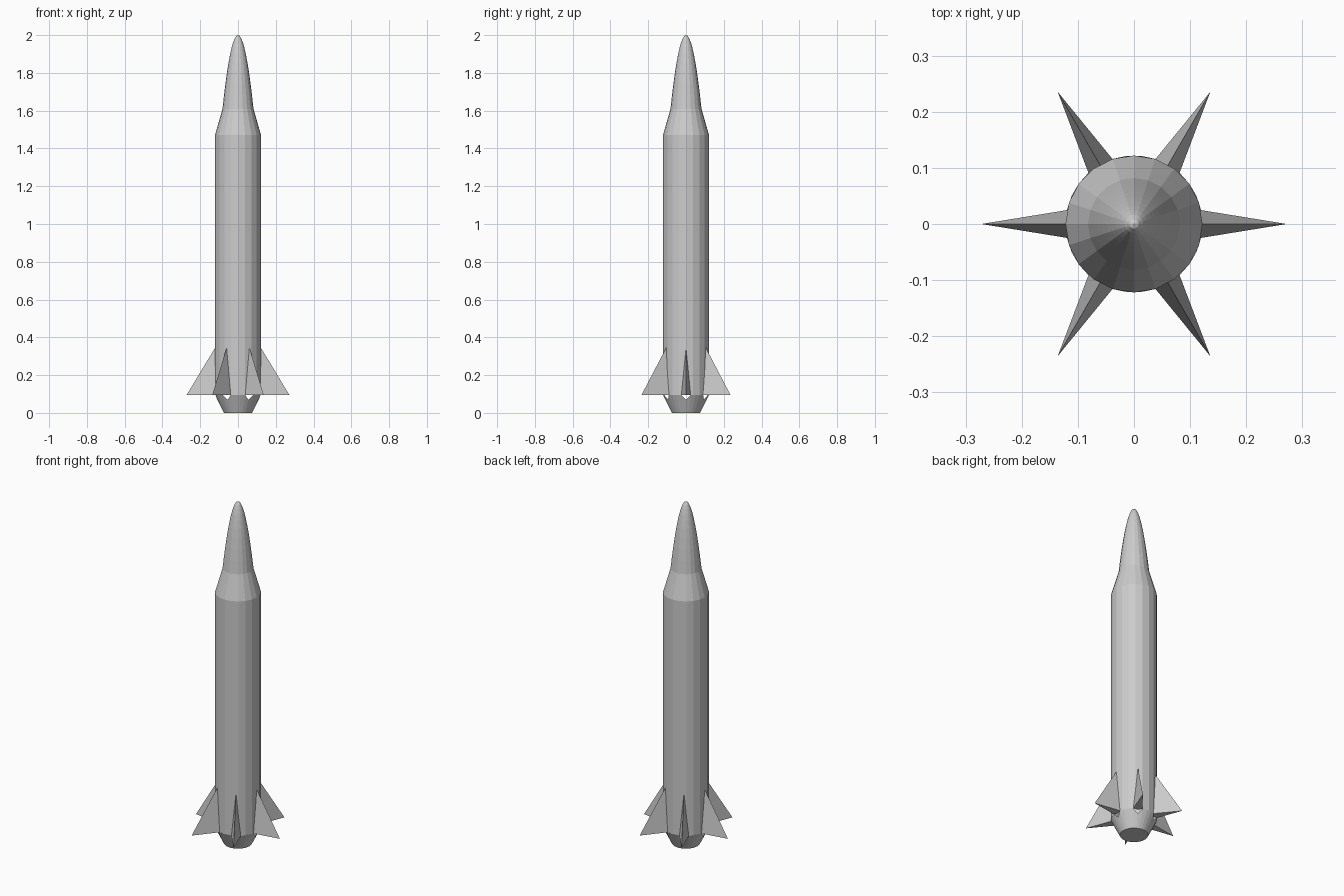
import bpy
from math import cos, sin, pi, radians

if "Cube" in bpy.data.objects:
    bpy.data.objects.remove(bpy.data.objects["Cube"])

SIDES = 20
R = 0.122          # body radius
Z_TAIL = 0.095     # where tail cone and fins begin


def add_mesh(name, verts, faces):
    mesh = bpy.data.meshes.new(name)
    mesh.from_pydata(verts, [], faces)
    mesh.update()
    obj = bpy.data.objects.new(name, mesh)
    bpy.context.collection.objects.link(obj)
    return obj


def ring(r, z, n):
    return [(r * cos(2 * pi * i / n), r * sin(2 * pi * i / n), z) for i in range(n)]


def bands(n, rows):
    return [(k * n + i, k * n + (i + 1) % n, (k + 1) * n + (i + 1) % n, (k + 1) * n + i)
            for k in range(rows - 1) for i in range(n)]


def lathe(name, profile, tip=None):
    verts = [v for r, z in profile for v in ring(r, z, SIDES)]
    faces = bands(SIDES, len(profile))
    if tip is not None:
        top = (len(profile) - 1) * SIDES
        verts.append((0, 0, tip))
        faces += [(top + i, top + (i + 1) % SIDES, len(verts) - 1) for i in range(SIDES)]
    return add_mesh(name, verts, faces)


# Main tube and tapered shoulder
lathe("body_tube", [(R, Z_TAIL), (R, 1.47)])
lathe("shoulder", [(R, 1.47), (0.082, 1.61)])

# Rounded parabolic nose
steps = 10
lathe("nose_cone", [(0.082 * t, 2 - 0.39 * t * t)
                    for t in [1 - k / steps for k in range(steps)]], tip=2.0)

# Tail cone, closed below, with a small V notch under every fin
n = 30
r_bottom, notch_z = 0.075, 0.07
upper = ring(R, Z_TAIL, n)
r_notch = r_bottom + (R - r_bottom) * notch_z / Z_TAIL
for i in range(0, n, 5):
    a = 2 * pi * i / n
    upper[i] = (r_notch * cos(a), r_notch * sin(a), notch_z)
add_mesh("tail_cone", ring(r_bottom, 0, n) + upper,
         bands(n, 2) + [tuple(reversed(range(n)))])

# Six wedge fins
for k in range(6):
    a = radians(60 * k)
    local = [(R - 0.002, 0, 0.347), (0.272, 0, Z_TAIL),
             (R - 0.004, 0.025, Z_TAIL), (R - 0.014, 0, Z_TAIL),
             (R - 0.004, -0.025, Z_TAIL)]
    verts = [(x * cos(a) - y * sin(a), x * sin(a) + y * cos(a), z) for x, y, z in local]
    add_mesh(f"fin_{k + 1}", verts,
             [(0, 1, 2), (0, 4, 1), (0, 2, 3), (0, 3, 4), (1, 4, 3, 2)])
